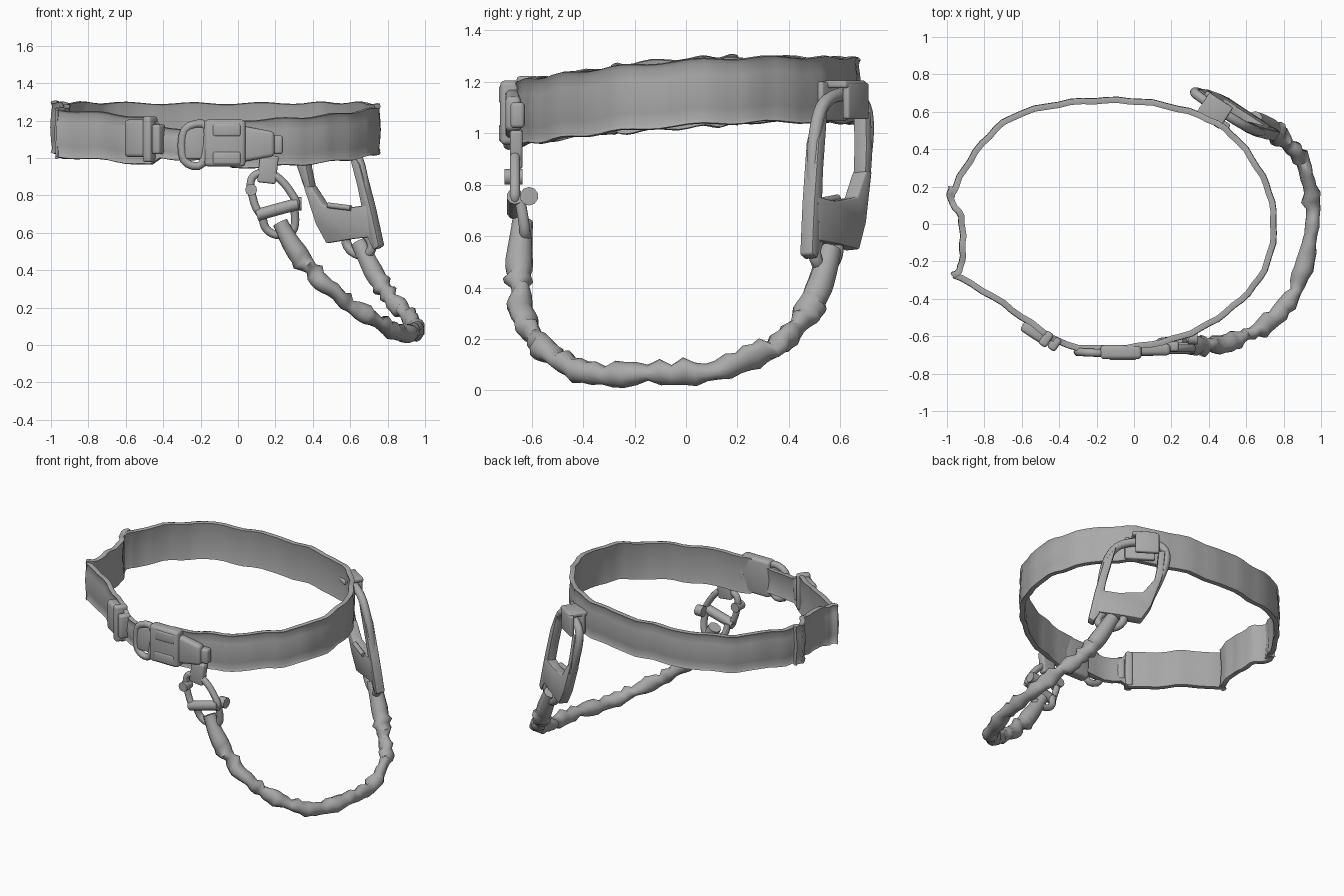
import bpy, bmesh, math, random
from mathutils import Vector, Matrix

if "Cube" in bpy.data.objects:
    bpy.data.objects.remove(bpy.data.objects["Cube"])

random.seed(4)
grey = bpy.data.materials.new("grey")
grey.diffuse_color = (0.4, 0.4, 0.4, 1)
grey.use_nodes = True
grey.node_tree.nodes["Principled BSDF"].inputs["Base Color"].default_value = grey.diffuse_color


def finish(name, bm, angle=40):
    bmesh.ops.recalc_face_normals(bm, faces=bm.faces)
    me = bpy.data.meshes.new(name)
    bm.to_mesh(me)
    bm.free()
    me.materials.append(grey)
    ob = bpy.data.objects.new(name, me)
    bpy.context.collection.objects.link(ob)
    bpy.ops.object.select_all(action='DESELECT')
    ob.select_set(True)
    bpy.context.view_layer.objects.active = ob
    bpy.ops.object.shade_smooth_by_angle(angle=math.radians(angle))
    return ob


def spline(pts, steps, closed=False):
    """Catmull-Rom curve through the points."""
    p = [Vector(q) for q in pts]
    n = len(p)
    get = (lambda i: p[i % n]) if closed else (lambda i: p[max(0, min(n - 1, i))])
    out = []
    for i in range(n if closed else n - 1):
        a, b, c, d = (get(i + k) for k in (-1, 0, 1, 2))
        for s in range(steps):
            t = s / steps
            out.append(0.5 * (2 * b + (c - a) * t + (2 * a - 5 * b + 4 * c - d) * t * t
                              + (3 * b - a - 3 * c + d) * t ** 3))
    return out if closed else out + [p[-1]]


def loft(name, rings, closed=False, angle=40):
    bm = bmesh.new()
    vs = [[bm.verts.new(c) for c in r] for r in rings]
    m, n = len(vs), len(vs[0])
    for i in range(m if closed else m - 1):
        a, b = vs[i], vs[(i + 1) % m]
        for j in range(n):
            bm.faces.new((a[j], a[(j + 1) % n], b[(j + 1) % n], b[j]))
    if not closed:
        bm.faces.new(vs[0])
        bm.faces.new(vs[-1])
    return finish(name, bm, angle)


def tangent(path, i, closed=False):
    n = len(path)
    a, b = (path[i - 1], path[(i + 1) % n]) if closed else (path[max(0, i - 1)], path[min(n - 1, i + 1)])
    return (b - a).normalized()


def tube(name, pts, radius, steps=4, closed=False, sides=10, lumps=0.0, ref=(0, 1, 0)):
    path = spline(pts, steps, closed)
    rings = []
    for i, c in enumerate(path):
        t = tangent(path, i, closed)
        u = t.cross(Vector(ref)).normalized()
        v = t.cross(u)
        r = radius(i / (len(path) - 1)) if callable(radius) else radius
        k = 0 if i < 8 or i > len(path) - 9 else lumps
        o = u * random.uniform(-k, k) * 0.4 + v * random.uniform(-k, k) * 0.4
        ru, rv = r + random.uniform(-k, k) * 0.6, r + random.uniform(-k, k) * 0.6
        rings.append([c + o + u * ru * math.cos(a) + v * rv * math.sin(a)
                      for a in (2 * math.pi * j / sides for j in range(sides))])
    return loft(name, rings, closed, 60)


# Strap cross-section: (outward offset, height from -1 to 1), with thin rims and a bulged middle
SECTION = [(0.016, -0.97), (0.008, -0.84), (0.014, -0.5), (0.018, 0), (0.014, 0.5), (0.008, 0.84),
           (0.016, 0.97), (0.0, 1), (-0.016, 0.97), (-0.012, 0.8), (-0.005, 0),
           (-0.012, -0.8), (-0.016, -0.97), (0.0, -1)]


def strap(name, pts, half, steps=4):
    path = spline([(x, y, 0) for x, y in pts], steps)
    rings = []
    for i, c in enumerate(path):
        t = tangent(path, i)
        n = Vector((-t.y, t.x, 0))
        z = 1.128 + 0.068 * c.y - 0.035 * (c.y / 0.65) ** 2 + 0.028 + 0.006 * math.sin(i * 1.1)
        h = half(c)
        w = 0.004 * math.sin(i * 1.9)
        rings.append([c + n * (o + w) + Vector((0, 0, z + f * h)) for o, f in SECTION])
    return loft(name, rings, angle=50)


# Waist strap, clockwise from the left fold, round the back and right to the front
strap("belt", [(-0.975, 0.14), (-0.93, 0.25), (-0.81, 0.43), (-0.65, 0.57), (-0.4, 0.64), (-0.15, 0.66),
               (0.1, 0.645), (0.35, 0.58), (0.52, 0.48), (0.66, 0.3), (0.735, 0.12), (0.74, -0.1),
               (0.67, -0.29), (0.53, -0.44), (0.35, -0.56), (0.15, -0.63), (-0.1, -0.665), (-0.36, -0.645),
               (-0.55, -0.53), (-0.75, -0.39), (-0.96, -0.27)],
      lambda c: 0.085 if c.y < -0.55 and -0.43 < c.x < -0.1 else 0.128)
strap("belt_left_panel", [(-0.97, -0.28), (-0.925, -0.23), (-0.915, -0.1), (-0.925, 0.04),
                          (-0.98, 0.13), (-0.975, 0.2)], lambda c: 0.137)


def box(name, centre, size, rot=None, bevel=0.02, taper=1.0):
    bm = bmesh.new()
    bmesh.ops.create_cube(bm, size=1)
    for v in bm.verts:
        if v.co.x > 0:
            v.co.z *= taper
        v.co = Vector(a * b for a, b in zip(v.co, size))
    bmesh.ops.bevel(bm, geom=bm.edges[:], offset=bevel, segments=3, profile=0.5, affect='EDGES')
    m = Matrix.Translation(centre) @ (rot.to_4x4() if rot else Matrix())
    bmesh.ops.transform(bm, matrix=m, verts=bm.verts)
    return finish(name, bm)


# Front clip buckle: adjuster frame, body, raised pads and tapered prong
tube("buckle_frame", [(-0.285, -0.685, 1.15), (-0.29, -0.685, 0.99), (-0.19, -0.69, 0.97),
                      (-0.17, -0.69, 1.17)], 0.022, 4, True)
box("buckle_frame_plate", (-0.23, -0.685, 1.08), (0.12, 0.03, 0.17), bevel=0.01)
box("buckle_body", (-0.07, -0.685, 1.08), (0.22, 0.075, 0.25))
for i, z in enumerate((1.15, 1.0)):
    box("buckle_pad_%d" % i, (-0.06, -0.71, z), (0.15, 0.035, 0.07), bevel=0.012)
box("buckle_prong", (0.1, -0.672, 1.075), (0.19, 0.06, 0.2), taper=0.65)
box("buckle_end_tab", (0.2, -0.655, 1.07), (0.08, 0.055, 0.1), bevel=0.015)

# Strap slider on the left front
tilt = Matrix.Rotation(-0.58, 3, 'Z')
box("slider_body", (-0.535, -0.575, 1.105), (0.14, 0.07, 0.2), tilt)
box("slider_bar", (-0.47, -0.615, 1.1), (0.05, 0.085, 0.245), tilt, 0.015)
box("slider_end", (-0.425, -0.64, 1.1), (0.05, 0.075, 0.16), tilt, 0.015)

# Small front shackle hanging from a webbing tab
box("front_tab", (0.16, -0.66, 0.94), (0.1, 0.05, 0.15), Matrix.Rotation(0.12, 3, 'Y'), 0.012)
Y = -0.665
tube("shackle_bow", [(0.07, Y, 0.83), (0.08, Y, 0.9), (0.15, Y, 0.925), (0.22, Y, 0.89),
                     (0.28, Y, 0.82), (0.31, Y, 0.745), (0.21, Y, 0.72), (0.115, Y, 0.705)], 0.021, 4, True)
tube("shackle_eye", [(0.13, -0.645, 0.7), (0.145, -0.63, 0.63), (0.2, -0.625, 0.59), (0.28, -0.625, 0.6),
                     (0.305, -0.63, 0.65), (0.3, -0.645, 0.74)], 0.022, 4)
tube("shackle_bar", [(0.1, Y, 0.695), (0.32, Y, 0.755)], 0.032, 2)
tube("shackle_hinge", [(0.07, -0.705, 0.83), (0.07, -0.635, 0.83)], 0.032, 2, ref=(0, 0, 1))
tube("shackle_pin", [(0.29, -0.61, 0.755), (0.34, -0.61, 0.755)], 0.036, 2)

# Crinkled leash: smooth sleeves at both ends, lumpy between
tube("leash", [(0.225, -0.635, 0.655), (0.28, -0.645, 0.55), (0.35, -0.65, 0.45), (0.43, -0.645, 0.36),
               (0.53, -0.63, 0.27), (0.63, -0.58, 0.2), (0.73, -0.52, 0.14), (0.82, -0.42, 0.085),
               (0.89, -0.28, 0.055), (0.935, -0.1, 0.065), (0.955, 0.08, 0.075), (0.935, 0.24, 0.12),
               (0.89, 0.36, 0.18), (0.82, 0.44, 0.25), (0.76, 0.485, 0.33), (0.71, 0.525, 0.42),
               (0.645, 0.56, 0.55)],
     lambda t: 0.042 + 0.014 * max(0, 1 - abs(t - 0.1) / 0.08) + 0.012 * max(0, 1 - abs(t - 0.92) / 0.1),
     4, sides=10, lumps=0.022, ref=(0.3, 0.2, 1))

# Large carabiner, drawn in its own tilted plane
W = Vector((0.84, -0.55, 0))
U = Vector((-0.26, 0.07, 1.0))
N = W.cross(U).normalized()
O = Vector((0.5, 0.6, 0.95))


def place(w, u, n=0.0):
    return O + W * w + U * u + N * n


def plate(name, outline, thick, offset=0.0):
    bm = bmesh.new()
    f = bm.faces.new([bm.verts.new(place(w, u, offset - thick / 2)) for w, u in outline])
    r = bmesh.ops.extrude_face_region(bm, geom=[f])
    bmesh.ops.translate(bm, vec=N * thick, verts=[v for v in r["geom"] if isinstance(v, bmesh.types.BMVert)])
    bmesh.ops.recalc_face_normals(bm, faces=bm.faces)
    bmesh.ops.bevel(bm, geom=bm.edges[:], offset=0.008, segments=2, profile=0.5, affect='EDGES')
    return finish(name, bm)


bow = [(-0.15, -0.25), (-0.175, -0.1), (-0.185, 0.05), (-0.155, 0.15), (-0.07, 0.195), (0.06, 0.195),
       (0.15, 0.15), (0.185, 0.04), (0.18, -0.1), (0.15, -0.3)]
tube("carabiner_bow", [place(*p) for p in bow], 0.026, 4, ref=N)
plate("carabiner_body", [(-0.19, -0.1), (-0.175, -0.3), (-0.14, -0.405), (0.0, -0.385), (0.15, -0.37),
                         (0.18, -0.2), (0.05, -0.215), (-0.1, -0.2), (-0.145, -0.1)], 0.065)
plate("carabiner_gate", [(-0.16, 0.13), (-0.19, -0.05), (-0.19, -0.15), (-0.15, -0.15), (-0.14, 0.0),
                         (-0.12, 0.12)], 0.06)
plate("carabiner_spine", [(0.15, 0.14), (0.2, 0.02), (0.2, -0.22), (0.19, -0.42), (0.15, -0.44),
                          (0.13, -0.38), (0.15, -0.1)], 0.06)
tube("carabiner_eye", [place(0.05 + 0.08 * math.cos(a), -0.405 + 0.065 * math.sin(a))
                       for a in (math.pi * k / 4 for k in range(8))], 0.026, 3, True, ref=N)
tube("carabiner_lever", [place(-0.06, -0.2, 0.035), place(0.08, -0.215, 0.035)], 0.015, 2, ref=N)

# Webbing loop holding the carabiner to the belt
frame = Matrix((W, Vector((0.55, 0.84, 0)), Vector((0, 0, 1)))).transposed()
box("back_loop_outer", (0.445, 0.66, 1.125), (0.15, 0.03, 0.14), frame, 0.01)
box("back_loop_top", (0.43, 0.605, 1.19), (0.15, 0.135, 0.03), frame, 0.01)
box("back_loop_inner", (0.43, 0.57, 1.125), (0.19, 0.03, 0.15), frame, 0.01)
